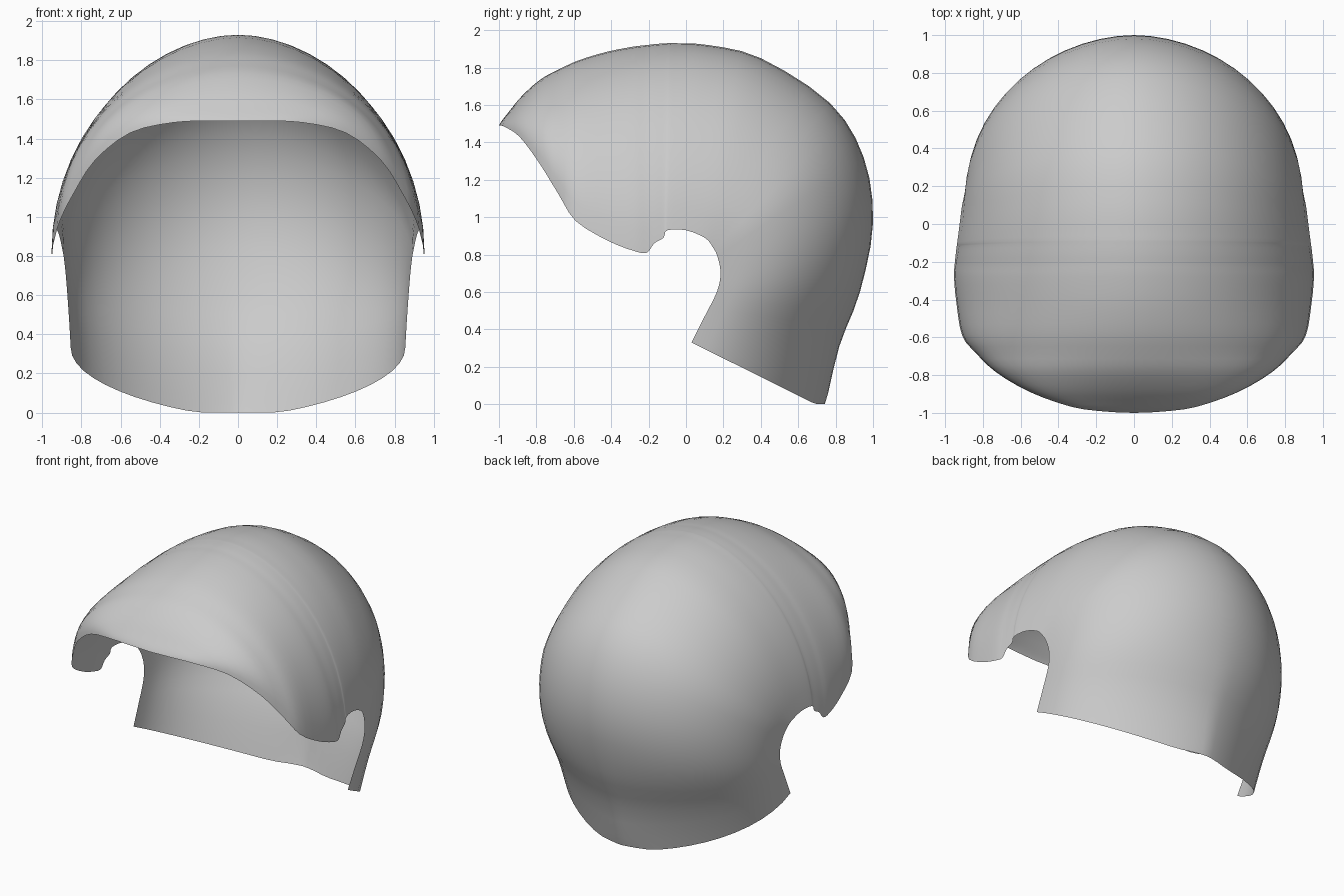
import bpy, bmesh, math
from mathutils import Vector

if "Cube" in bpy.data.objects:
    bpy.data.objects.remove(bpy.data.objects["Cube"])

# Ribs from front to back: rim point (x, y, z) and the midline point (y, z) it arcs up to
RIBS = [
    (0, -1, 1.49, -1, 1.49),
    (.15, -.993, 1.49, -.985, 1.515),
    (.33, -.968, 1.482, -.95, 1.56),
    (.55, -.89, 1.43, -.88, 1.645),
    (.73, -.785, 1.29, -.78, 1.735),
    (.84, -.68, 1.12, -.68, 1.79),
    (.91, -.59, .98, -.57, 1.84),
    (.94, -.42, .875, -.42, 1.885),
    (.953, -.28, .82, -.28, 1.912),
    (.949, -.21, .81, -.21, 1.92),
    (.945, -.17, .86, -.16, 1.926),
    (.939, -.12, .89, -.10, 1.93),
    (.936, -.10, .93, -.06, 1.93),
    (.923, 0, .93, .12, 1.92),
    (.91, .10, .89, .40, 1.85),
    (.90, .14, .845, .77, 1.61),
    (.89, .168, .79, .95, 1.32),
    (.88, .185, .70, 1.0, .97),
    (.872, .165, .60, .93, .60),
    (.863, .10, .47, .82, .31),
    (.855, .03, .33, .742, -.025),
]
STEPS, ARC = 3, 14


def smooth(points, steps):
    """Catmull-Rom resampling of the ribs."""
    out = []
    last = len(points) - 1
    for i in range(last):
        a, b, c, d = (points[min(max(i + k, 0), last)] for k in (-1, 0, 1, 2))
        for s in range(steps):
            t = s / steps
            out.append(0.5 * (2 * b + (c - a) * t + (2 * a - 5 * b + 4 * c - d) * t * t
                              + (3 * b - a - 3 * c + d) * t ** 3))
    return out + [points[-1]]


# Half shell: each rib is a near-elliptical arc from midline to rim
bm = bmesh.new()
grid = []
for rx, ry, rz, my, mz in smooth([Vector(r) for r in RIBS], STEPS):
    # Ear notch: the arc is cut short so the dome above stays even
    kmax = 1.0
    if ry > -.25 and mz > 1.3:
        kmax = min(1.0, (mz - rz) / (mz - .81))
    amax = math.acos(1 - kmax)
    # Neck tapers to a narrower section
    power = 1.06 + .34 * min(1, max(0, (.7 - mz) / .7))
    row = []
    for j in range(ARC + 1):
        a = amax * j / ARC
        k = (1 - math.cos(a)) / kmax
        x = rx * (math.sin(a) / math.sin(amax)) ** power
        row.append(bm.verts.new((x, my + (ry - my) * k, max(0, mz + (rz - mz) * k))))
    grid.append(row)
for r0, r1 in zip(grid, grid[1:]):
    for j in range(ARC):
        bm.faces.new((r0[j], r0[j + 1], r1[j + 1], r1[j]))
bmesh.ops.remove_doubles(bm, verts=bm.verts, dist=0.0005)
mesh = bpy.data.meshes.new("helmet_shell")
bm.to_mesh(mesh)
bm.free()
shell = bpy.data.objects.new("helmet_shell", mesh)
bpy.context.collection.objects.link(shell)

# Mirror to the other side and shade smooth
mirror = shell.modifiers.new("mirror", 'MIRROR')
mirror.use_axis[0] = True
mirror.use_mirror_merge = True
mesh.shade_smooth()
